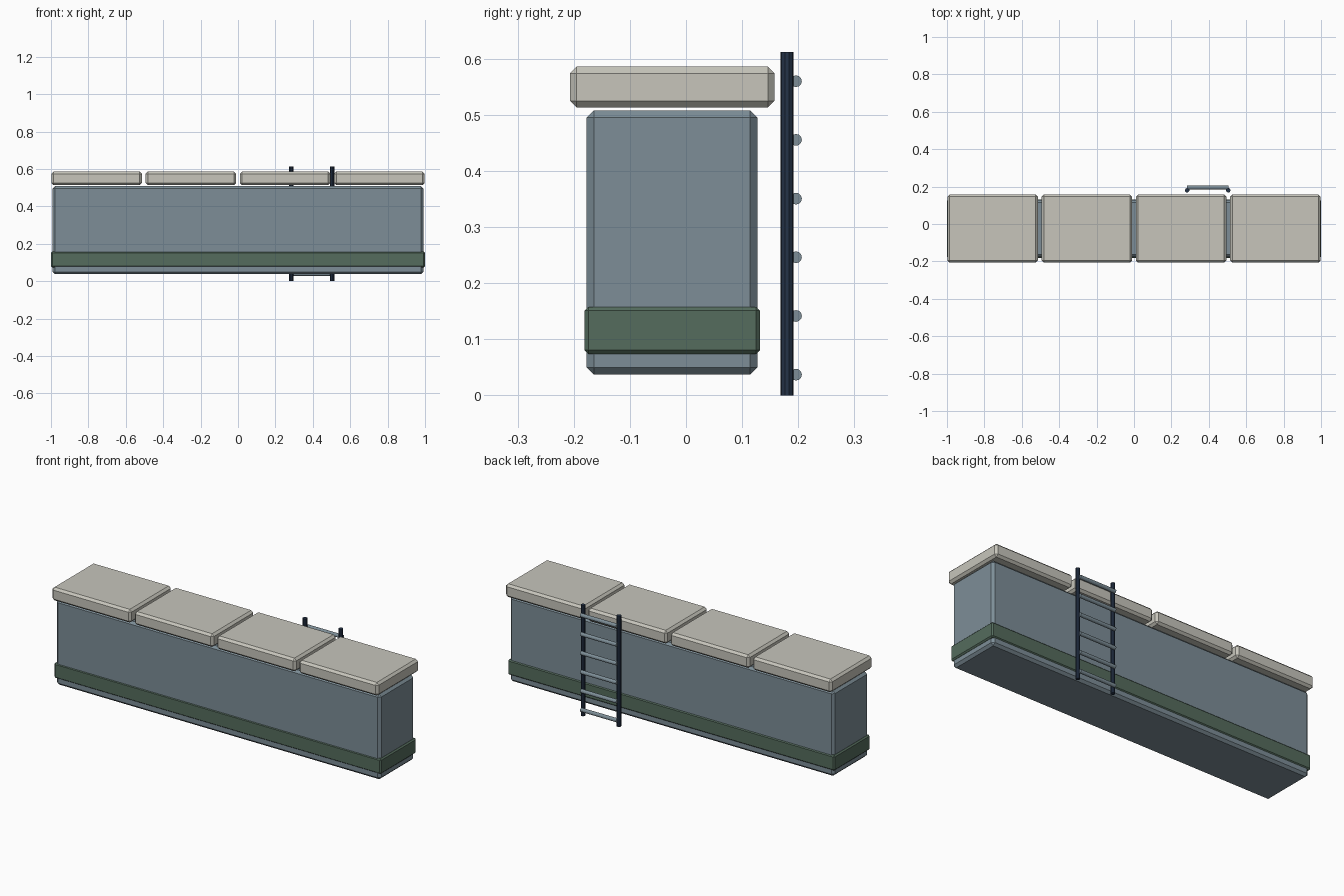
import bpy, bmesh, math
from mathutils import Matrix, Vector

if "Cube" in bpy.data.objects:
    bpy.data.objects.remove(bpy.data.objects["Cube"])


def material(name, rgb):
    m = bpy.data.materials.new(name)
    m.diffuse_color = (*rgb, 1)
    m.use_nodes = True
    m.node_tree.nodes["Principled BSDF"].inputs["Base Color"].default_value = m.diffuse_color
    return m


wall = material("slate_blue", (0.205, 0.27, 0.31))
stone = material("pale_stone", (0.57, 0.56, 0.50))
green = material("dull_green", (0.09, 0.15, 0.11))
dark = material("dark_navy", (0.018, 0.033, 0.065))


def finish(bm, name, mat):
    me = bpy.data.meshes.new(name)
    bm.to_mesh(me)
    bm.free()
    me.materials.append(mat)
    ob = bpy.data.objects.new(name, me)
    bpy.context.collection.objects.link(ob)
    return ob


def box(name, lo, hi, chamfer, mat):
    lo, hi = Vector(lo), Vector(hi)
    bm = bmesh.new()
    bmesh.ops.create_cube(bm, size=1, matrix=Matrix.Translation((lo + hi) / 2)
                          @ Matrix.Diagonal((*(hi - lo), 1)))
    bmesh.ops.bevel(bm, geom=bm.edges[:], offset=chamfer, segments=1,
                    affect='EDGES', profile=0.5)
    return finish(bm, name, mat)


def rod(name, a, b, radius, sides, mat):
    a, b = Vector(a), Vector(b)
    turn = (b - a).to_track_quat('Z', 'Y').to_matrix().to_4x4()
    bm = bmesh.new()
    bmesh.ops.create_cone(bm, cap_ends=True, segments=sides, radius1=radius,
                          radius2=radius, depth=(b - a).length,
                          matrix=Matrix.Translation((a + b) / 2) @ turn)
    return finish(bm, name, mat)


# Wall and the band around its foot
box("wall_body", (-0.992, -0.177, 0.037), (0.992, 0.127, 0.508), 0.013, wall)
box("base_band", (-1.0, -0.181, 0.074), (1.0, 0.132, 0.158), 0.007, green)

# Row of four coping slabs floating just above the wall
pitch, width = 0.504, 0.484
for i in range(4):
    cx = (i - 1.5) * pitch
    box(f"coping_slab_{i + 1}", (cx - width / 2, -0.207, 0.513),
        (cx + width / 2, 0.158, 0.586), 0.012, stone)

# Ladder at the back: two rails and six rungs
for side, x in (("left", 0.284), ("right", 0.504)):
    rod(f"ladder_rail_{side}", (x, 0.18, 0), (x, 0.18, 0.612), 0.012, 10, dark)
for i in range(6):
    z = 0.037 + i * 0.1046
    rod(f"ladder_rung_{i + 1}", (0.284, 0.196, z), (0.504, 0.196, z), 0.0105, 12, wall)
